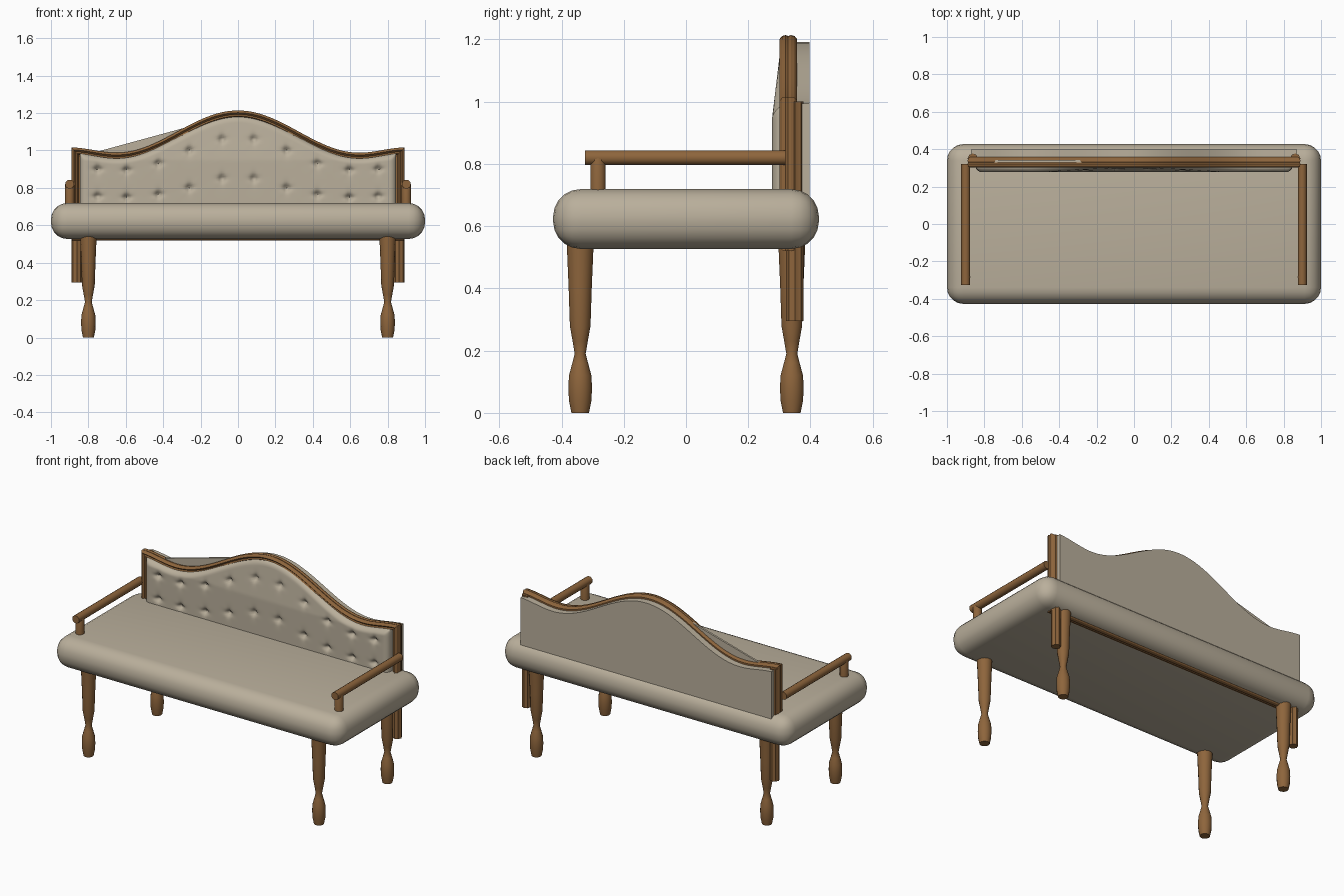
import bpy, bmesh, math
from mathutils import Vector, Matrix

if "Cube" in bpy.data.objects:
    bpy.data.objects.remove(bpy.data.objects["Cube"], do_unlink=True)


def material(name, rgb):
    m = bpy.data.materials.new(name)
    m.use_nodes = True
    m.diffuse_color = (*rgb, 1)
    m.node_tree.nodes["Principled BSDF"].inputs["Base Color"].default_value = (*rgb, 1)
    return m


FABRIC = material("beige fabric", (0.49, 0.43, 0.33))
WOOD = material("brown wood", (0.27, 0.13, 0.045))


def finish(name, bm, mat, angle=40):
    bmesh.ops.recalc_face_normals(bm, faces=bm.faces[:])
    me = bpy.data.meshes.new(name)
    bm.to_mesh(me)
    bm.free()
    me.materials.append(mat)
    ob = bpy.data.objects.new(name, me)
    bpy.context.collection.objects.link(ob)
    bpy.ops.object.select_all(action='DESELECT')
    ob.select_set(True)
    bpy.context.view_layer.objects.active = ob
    bpy.ops.object.shade_smooth_by_angle(angle=math.radians(angle))
    return ob


def skin(bm, rings, caps=True):
    """Join rings of points into a tube, capped or closed end to end."""
    vs = [[bm.verts.new(p) for p in r] for r in rings]
    n = len(vs[0])
    pairs = list(zip(vs, vs[1:])) + ([] if caps else [(vs[-1], vs[0])])
    for a, b in pairs:
        for i in range(n):
            j = (i + 1) % n
            bm.faces.new((a[i], a[j], b[j], b[i]))
    if caps:
        bm.faces.new(vs[0])
        bm.faces.new(vs[-1])


def turned(name, profile, x, y, sides=14, flute=1.0):
    """Lathe a (radius, z) profile; flute shrinks every other side."""
    bm = bmesh.new()
    rings = []
    for r, z in profile:
        ring = []
        for i in range(sides):
            a = math.tau * i / sides
            rr = r * (flute if i % 2 else 1)
            ring.append((x + rr * math.cos(a), y + rr * math.sin(a), z))
        rings.append(ring)
    skin(bm, rings)
    return finish(name, bm, WOOD)


def crest(x):
    """Height of the serpentine top edge of the back."""
    x = abs(x)
    if x < 0.65:
        return 1.101 + 0.113 * math.cos(math.pi * x / 0.65)
    t = (x - 0.65) / 0.24
    return 0.988 + 0.028 * t * t * (3 - 2 * t)


def panel(name, outline, y0, y1):
    bm = bmesh.new()
    skin(bm, [[(x, y, z) for x, z in outline] for y in (y0, y1)])
    return finish(name, bm, FABRIC, 30)


def span(a, b, n):
    return [a + (b - a) * i / n for i in range(n + 1)]


# Seat cushion with rounded edges
bm = bmesh.new()
bmesh.ops.create_cube(bm, size=1, matrix=Matrix.Translation((0, 0, 0.623))
                      @ Matrix.Diagonal((2, 0.854, 0.192, 1)))
bmesh.ops.bevel(bm, geom=bm.edges[:], offset=0.088, segments=5, profile=0.5,
                affect='EDGES')
finish("seat_cushion", bm, FABRIC)

# Turned legs, fluted back posts and arms
LEG = [(0.029, 0), (0.037, 0.04), (0.039, 0.08), (0.037, 0.12), (0.026, 0.16),
       (0.018, 0.19), (0.025, 0.23), (0.034, 0.28), (0.038, 0.4), (0.045, 0.56)]
for s, side in ((1, "left"), (-1, "right")):
    turned("front_leg_" + side, LEG, 0.8 * s, -0.34)
    turned("back_leg_" + side, LEG, 0.8 * s, 0.34)
    turned("back_post_" + side, [(0.028, 0.295), (0.028, 1.0)],
           0.862 * s, 0.35, 16, 0.86)
    turned("arm_post_" + side, [(0.025, 0.68), (0.025, 0.815), (0.018, 0.835)],
           0.9 * s, -0.283)
    rail = turned("arm_rail_" + side, [(0.024, -0.325), (0.024, 0.32)], 0, 0)
    rail.data.transform(Matrix.Translation((0.9 * s, 0, 0.82))
                        @ Matrix.Rotation(-math.pi / 2, 4, 'X'))

# Moulded frame swept around the outline of the back
path = [Vector((x, crest(x))) for x in span(-0.89, 0.89, 64)]
path += [Vector((0.89, 0.52)), Vector((-0.89, 0.52))]
SECTION = [(0.012, 0.301), (0.003, 0.309), (0, 0.32), (0.003, 0.328), (0, 0.337),
           (0.003, 0.349), (0.012, 0.357), (0.036, 0.357), (0.036, 0.318),
           (0.03, 0.308), (0.022, 0.312)]
rings = []
for i, p in enumerate(path):
    d1 = (p - path[i - 1]).normalized()
    d2 = (path[(i + 1) % len(path)] - p).normalized()
    n1, n2 = Vector((d1.y, -d1.x)), Vector((d2.y, -d2.x))
    inward = (n1 + n2) / (1 + n1.dot(n2))
    rings.append([(p.x + inward.x * u, y, p.y + inward.y * u) for u, y in SECTION])
bm = bmesh.new()
skin(bm, rings, caps=False)
finish("back_frame", bm, WOOD, 30)

# Rear upholstery, and the lining whose top cuts straight across one dip
outline = [(x, crest(x) - 0.022) for x in span(-0.872, 0.872, 64)]
panel("rear_upholstery", outline + [(0.872, 0.6), (-0.872, 0.6)], 0.352, 0.397)
lining = [(x, z) for x, z in outline if not -0.79 < x < -0.2]
panel("back_lining", lining + [(0.872, 0.6), (-0.872, 0.6)], 0.33, 0.342)

# Tufted front pad: a gridded sheet pressed in at each button
BUTTONS = []
for x, low, high in ((0.085, 0.85, 1.06), (0.26, 0.8, 1.0), (0.425, 0.765, 0.93),
                     (0.595, 0.75, 0.895), (0.75, 0.755, 0.9)):
    BUTTONS += [(s * x, z) for s in (1, -1) for z in (low, high)]


def pad_depth(x, z, edge):
    y = 0.277 + 0.024 * min(1, max(0, (z - 0.95) / 0.2))
    y += 0.02 * max(0, 1 - edge / 0.03) ** 2
    for bx, bz in BUTTONS:
        dx, dz = x - bx, z - bz
        d = math.hypot(dx, dz)
        if d < 0.12:
            pleat = 0.5 + 0.5 * math.cos(4 * math.atan2(dz, dx))
            y += 0.024 * math.exp(-(d / 0.016) ** 2)
            y += 0.005 * pleat * math.exp(-(d / 0.035) ** 2)
    return min(y, 0.328)


COLS, ROWS = 170, 44
bm = bmesh.new()
grid = []
for x in span(-0.845, 0.845, COLS):
    top = crest(x) - 0.03
    col = []
    for z in span(0.66, top, ROWS):
        edge = min(top - z, 0.845 - abs(x))
        col.append(bm.verts.new((x, pad_depth(x, z, edge), z)))
    # turn the pad's rim back to the lining
    col.append(bm.verts.new((x, 0.335, top)))
    grid.append(col)
for i in (0, -1):
    rim = [bm.verts.new((v.co.x, 0.335, v.co.z)) for v in grid[i]]
    grid.insert(0, rim) if i == 0 else grid.append(rim)
for a, b in zip(grid, grid[1:]):
    for j in range(len(a) - 1):
        bm.faces.new((a[j], b[j], b[j + 1], a[j + 1]))
finish("tufted_pad", bm, FABRIC, 60)
